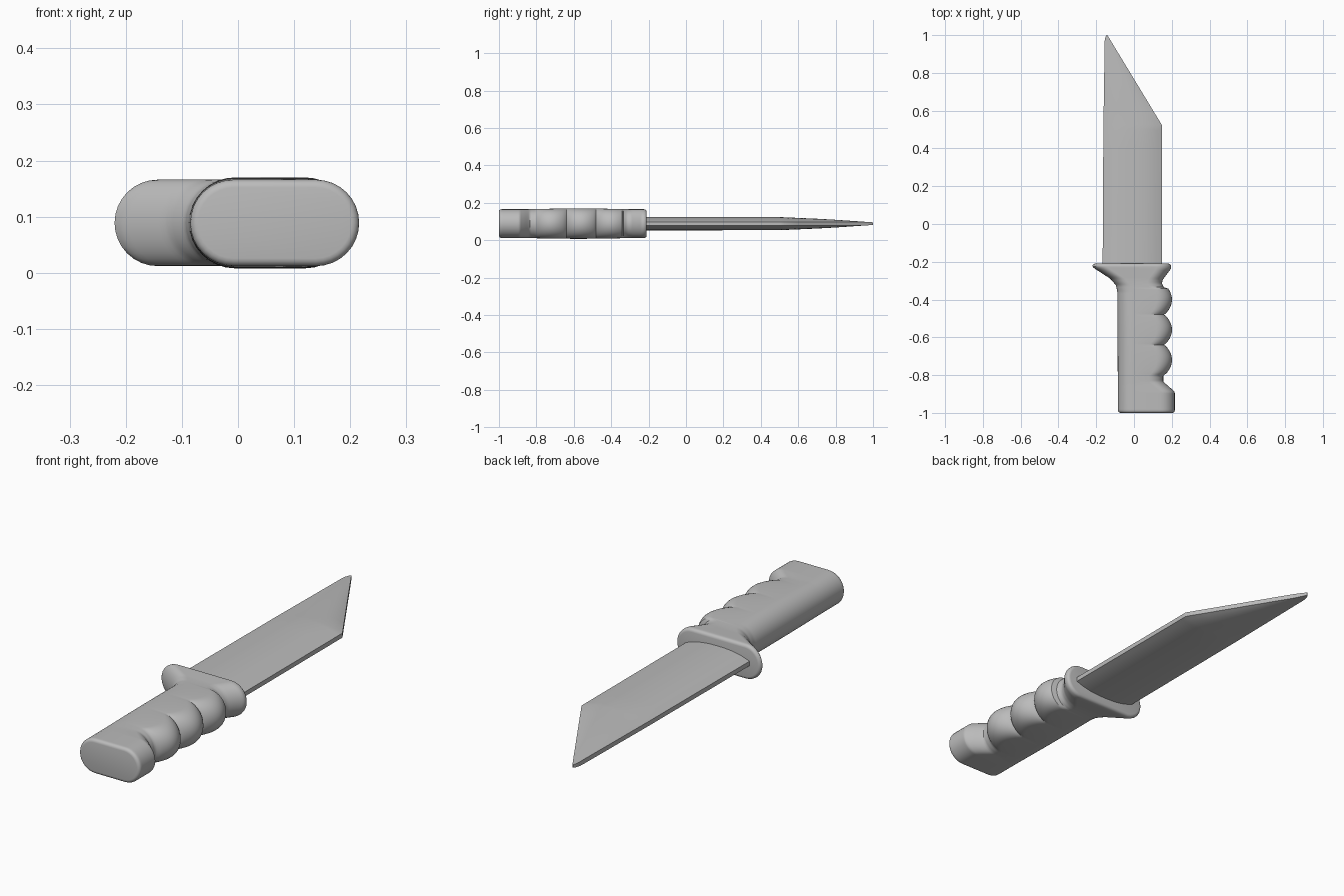
import bpy, bmesh, math

if "Cube" in bpy.data.objects:
    bpy.data.objects.remove(bpy.data.objects["Cube"])

ZC = 0.089  # mid-height of the whole knife

grey = bpy.data.materials.new("plain grey")
grey.diffuse_color = (0.5, 0.5, 0.5, 1)
grey.use_nodes = True
grey.node_tree.nodes["Principled BSDF"].inputs["Base Color"].default_value = grey.diffuse_color


def interp(table, y):
    """Piecewise linear lookup in a list of (y, value), y ascending."""
    for (y0, v0), (y1, v1) in zip(table, table[1:]):
        if y <= y1:
            return v0 + (v1 - v0) * max(0, (y - y0) / (y1 - y0))
    return table[-1][1]


def loft(name, rings, angle):
    """Skin equal-length closed rings and cap both ends."""
    bm = bmesh.new()
    rows = [[bm.verts.new(p) for p in ring] for ring in rings]
    n = len(rows[0])
    for a, b in zip(rows, rows[1:]):
        for i in range(n):
            j = (i + 1) % n
            bm.faces.new((a[i], a[j], b[j], b[i]))
    bm.faces.new(rows[0])
    bm.faces.new(rows[-1])
    bmesh.ops.recalc_face_normals(bm, faces=bm.faces)
    mesh = bpy.data.meshes.new(name)
    bm.to_mesh(mesh)
    bm.free()
    mesh.materials.append(grey)
    ob = bpy.data.objects.new(name, mesh)
    bpy.context.collection.objects.link(ob)
    bpy.ops.object.select_all(action='DESELECT')
    ob.select_set(True)
    bpy.context.view_layer.objects.active = ob
    bpy.ops.object.shade_smooth_by_angle(angle=math.radians(angle))
    return ob


# Handle with pommel, finger grips and guard
LEFT = [(-1, -0.085), (-0.36, -0.088), (-0.325, -0.095), (-0.29, -0.125),
        (-0.235, -0.21), (-0.225, -0.22), (-0.21, -0.22)]
RIGHT = [(-1, 0.216), (-0.89, 0.216), (-0.865, 0.19), (-0.835, 0.155), (-0.80, 0.155)]
RIGHT_GUARD = [(-0.335, 0.158), (-0.315, 0.148), (-0.295, 0.152), (-0.26, 0.178),
               (-0.235, 0.197), (-0.21, 0.197)]


def right_edge(y):
    if y < -0.80:
        return interp(RIGHT, y)
    if y > -0.335:
        return interp(RIGHT_GUARD, y)
    wave = abs(math.cos(math.pi * (y + 0.40) / 0.16))  # three rounded finger ridges
    return 0.158 + 0.043 * wave ** 0.7


def stadium(y, inset):
    half = 0.077 - inset
    if -0.85 < y < -0.3:
        half += 0.004 * math.sin(math.pi * (y + 0.85) / 0.55)
    lo, hi = interp(LEFT, y) + inset, right_edge(y) - inset
    ring = []
    for side, cx in ((1, hi - half), (-1, lo + half)):
        for k in range(17):
            a = -math.pi / 2 + math.pi * k / 16
            ring.append((cx + side * half * math.cos(a), y, ZC + side * half * math.sin(a)))
    return ring


Y0, Y1, R = -1.0, -0.21, 0.014
steps = [Y0 + R * (1 - math.cos(math.pi / 2 * k / 4)) for k in range(5)]
steps += [Y0 + R + (Y1 - Y0 - 2 * R) * k / 110 for k in range(1, 110)]
steps += [Y1 - R * (1 - math.sin(math.pi / 2 * k / 4)) for k in range(5)]
rings = []
for y in steps:
    d = min(y - Y0, Y1 - y, R)
    rings.append(stadium(y, R - math.sqrt(max(0, R * R - (R - d) ** 2))))
loft("handle", rings, 40)

# Blade with a slanted point and a shallow lens cross-section
BACK = [(-0.23, -0.166), (0.5, -0.162), (0.97, -0.155), (0.99, -0.151), (1, -0.146)]
EDGE = [(-0.23, 0.147), (0.525, 0.147), (0.99, -0.135), (1, -0.142)]
THICK = [(-0.23, 0.036), (0.5, 0.035), (0.75, 0.024), (1, 0.007)]
N = 16
rings = []
for y in [-0.23, 0.1, 0.4, 0.5, 0.525, 0.6, 0.7, 0.8, 0.9, 0.95, 0.97, 0.99, 1.0]:
    lo, hi, t = interp(BACK, y), interp(EDGE, y), interp(THICK, y)
    rim = min(0.01, t)
    top, bottom = [], []
    for k in range(N + 1):
        u = k / N
        h = rim + (t - rim) * (1 - abs(2 * u - 1) ** 2.5)
        x = lo + (hi - lo) * u
        top.append((x, y, ZC + h))
        bottom.append((x, y, ZC - h))
    rings.append(top + bottom[::-1])
loft("blade", rings, 35)
